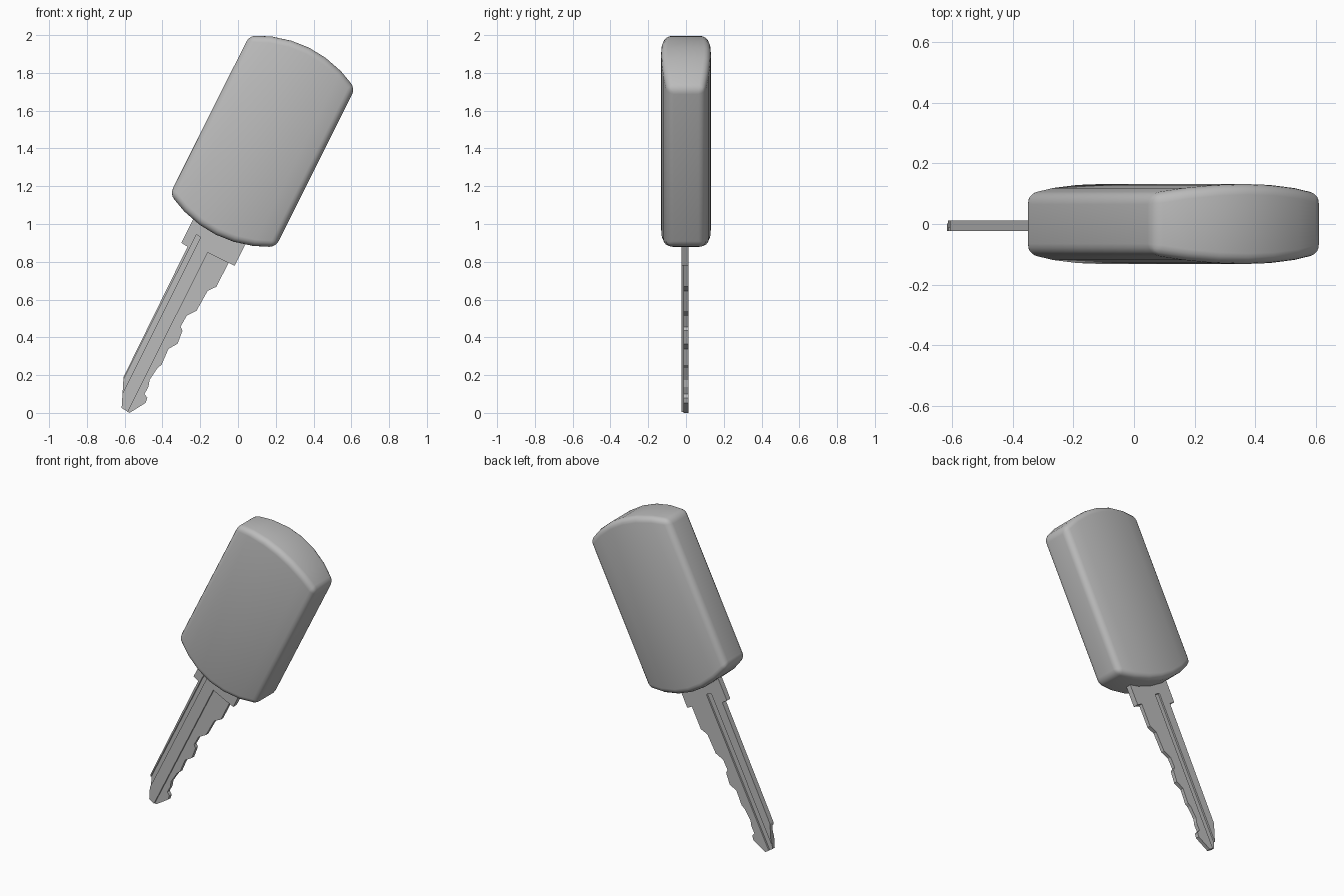
import bpy, bmesh
from math import radians, sin, cos
from mathutils import Vector

cube = bpy.data.objects.get("Cube")
if cube:
    bpy.data.objects.remove(cube)

grey = bpy.data.materials.new("light_grey")
grey.use_nodes = True
grey.diffuse_color = (0.5, 0.5, 0.5, 1)
grey.node_tree.nodes["Principled BSDF"].inputs["Base Color"].default_value = (0.5, 0.5, 0.5, 1)

# Tilted key axes: along the shaft, and across it
TILT = radians(26.6)
ALONG = Vector((sin(TILT), 0, cos(TILT)))
ACROSS = Vector((cos(TILT), 0, -sin(TILT)))


def finish(bm, name):
    bmesh.ops.recalc_face_normals(bm, faces=bm.faces)
    mesh = bpy.data.meshes.new(name)
    bm.to_mesh(mesh)
    bm.free()
    mesh.materials.append(grey)
    obj = bpy.data.objects.new(name, mesh)
    bpy.context.collection.objects.link(obj)
    return obj


def activate(obj):
    bpy.ops.object.select_all(action="DESELECT")
    obj.select_set(True)
    bpy.context.view_layer.objects.active = obj


def plate(name, points, y0, y1):
    """Extrude an outline of (x, z) points from y0 to y1."""
    bm = bmesh.new()
    face = bm.faces.new([bm.verts.new((x, y0, z)) for x, z in points])
    new = bmesh.ops.extrude_face_region(bm, geom=[face])["geom"]
    moved = [v for v in new if isinstance(v, bmesh.types.BMVert)]
    bmesh.ops.translate(bm, verts=moved, vec=(0, y1 - y0, 0))
    return finish(bm, name)


# Grip: domed ends, thicker along the middle, rounded edges
HALF_WIDTH = 0.313
CENTRE = Vector((0.13, 0, 1.438))
bm = bmesh.new()
rings = []
for f in (-1, -0.65, -0.32, 0, 0.32, 0.65, 1):
    dome = 1 - f * f
    thick = 0.1 + 0.032 * dome
    end = 0.47 + 0.083 * dome
    corners = ((-thick, -end), (thick, -end), (thick, end), (-thick, end))
    rings.append([bm.verts.new(CENTRE + ACROSS * f * HALF_WIDTH + ALONG * u + Vector((0, y, 0)))
                  for y, u in corners])
for a, b in zip(rings, rings[1:]):
    for i in range(4):
        j = (i + 1) % 4
        bm.faces.new((a[i], a[j], b[j], b[i]))
bm.faces.new(rings[0])
bm.faces.new(rings[-1])
grip = finish(bm, "grip")
bevel = grip.modifiers.new("rounded_edges", "BEVEL")
bevel.width = 0.035
bevel.segments = 4
bevel.limit_method = "ANGLE"
bevel.angle_limit = radians(40)
activate(grip)
bpy.ops.object.modifier_apply(modifier=bevel.name)
bpy.ops.object.shade_smooth_by_angle(angle=radians(40))

# Blade: shoulders, straight back edge, pointed tip and cut teeth
BACK, FRONT = 0.012, -0.023
blade = plate("blade", [
    (-0.21, 1.08), (-0.30, 0.90), (-0.267, 0.88), (-0.606, 0.19), (-0.616, 0.026),
    (-0.574, 0), (-0.489, 0.053), (-0.48, 0.08), (-0.495, 0.10), (-0.474, 0.138),
    (-0.468, 0.175), (-0.426, 0.238), (-0.405, 0.254), (-0.368, 0.339), (-0.32, 0.366),
    (-0.294, 0.435), (-0.304, 0.456), (-0.272, 0.514), (-0.22, 0.54), (-0.161, 0.646),
    (-0.114, 0.668), (-0.05, 0.795), (-0.018, 0.779), (0.071, 0.958)], FRONT, BACK)

# Lengthwise cuts, measured from the top of the straight back edge
EDGE_TOP = Vector((-0.267, 0, 0.88))


def cut(name, near, far, top, y0, y1):
    spots = ((near, top), (far, top), (far, -1.2), (near, -1.2))
    points = [EDGE_TOP + ACROSS * o + ALONG * s for o, s in spots]
    cutter = plate(name, [(p.x, p.z) for p in points], y0, y1)
    cutter.hide_render = True
    mod = blade.modifiers.new(name, "BOOLEAN")
    mod.operation = "DIFFERENCE"
    mod.solver = "EXACT"
    mod.object = cutter
    activate(blade)
    bpy.ops.object.modifier_apply(modifier=mod.name)
    bpy.data.objects.remove(cutter)


cut("front_groove", 0.013, 0.04, 0.077, -0.1, FRONT + 0.011)
cut("tooth_recess", 0.109, 0.6, 0.02, -0.1, FRONT + 0.011)
cut("back_groove", 0.055, 0.092, 0.07, BACK - 0.011, 0.1)
